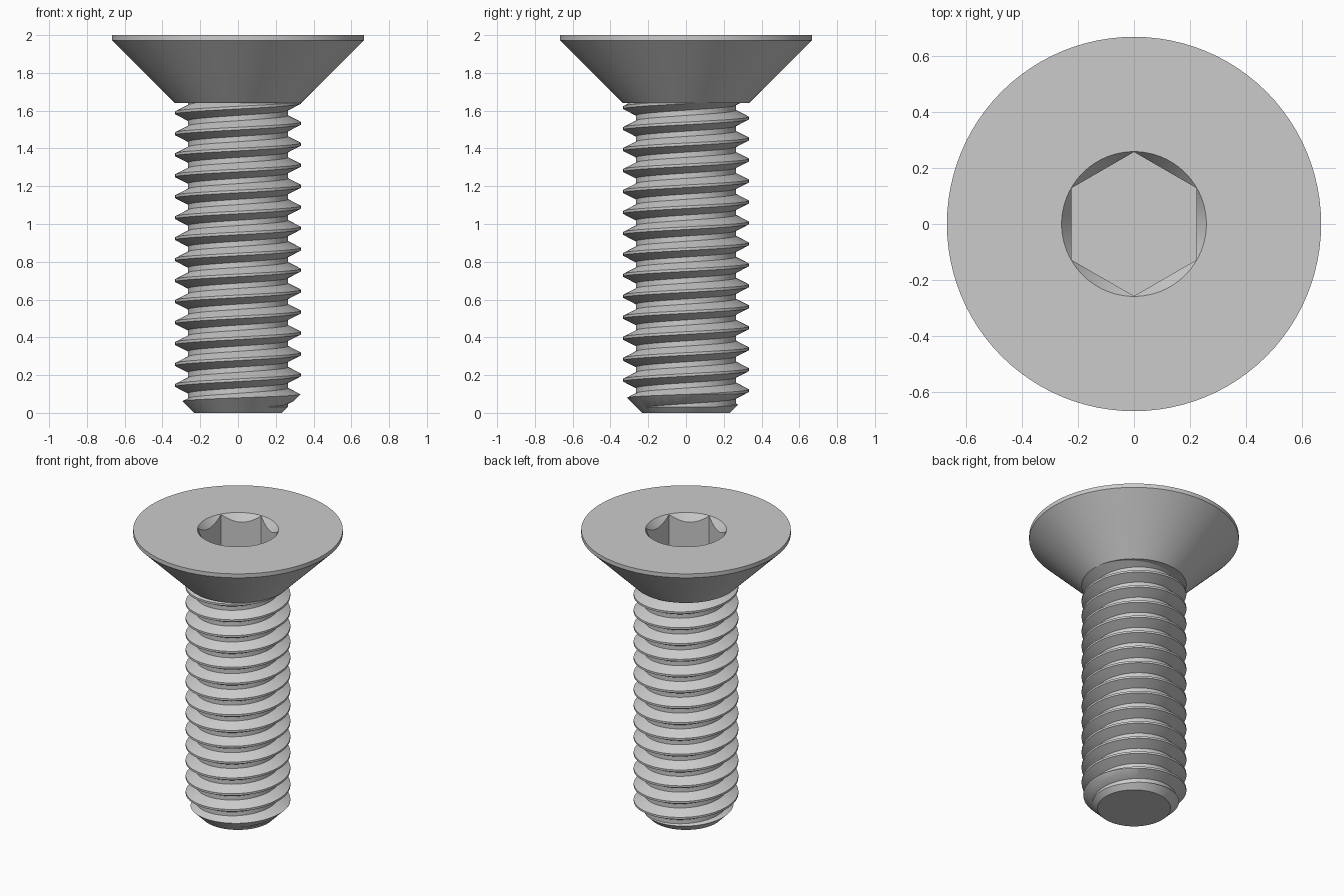
import bpy
import bmesh
from math import sin, cos, pi

old = bpy.data.objects.get("Cube")
if old:
    bpy.data.objects.remove(old)

PITCH = 0.111        # thread rise per turn
R_OUT = 0.333        # crest radius
R_ROOT = 0.265       # root radius
HEAD_Z = 1.64        # underside of the head
SEG = 96

steel = bpy.data.materials.new("steel_grey")
steel.use_nodes = True
grey = (0.6, 0.6, 0.6, 1)
steel.diffuse_color = grey
steel.node_tree.nodes["Principled BSDF"].inputs["Base Color"].default_value = grey


def finish(bm, name):
    """Turn a bmesh into a steel object."""
    bmesh.ops.recalc_face_normals(bm, faces=bm.faces[:])
    mesh = bpy.data.meshes.new(name)
    bm.to_mesh(mesh)
    bm.free()
    mesh.materials.append(steel)
    obj = bpy.data.objects.new(name, mesh)
    bpy.context.collection.objects.link(obj)
    return obj


def lathe(name, profile, sides=SEG):
    """Solid of revolution from (radius, z) points, capped at both ends."""
    bm = bmesh.new()
    rings = []
    for r, z in profile:
        angles = [pi / 2 + 2 * pi * i / sides for i in range(sides)]
        rings.append([bm.verts.new((r * cos(a), r * sin(a), z)) for a in angles])
    for low, high in zip(rings, rings[1:]):
        for i in range(sides):
            k = (i + 1) % sides
            bm.faces.new((low[i], low[k], high[k], high[i]))
    bm.faces.new(rings[0])
    bm.faces.new(rings[-1])
    return finish(bm, name)


def boolean(obj, cutter, operation):
    """Apply a boolean and discard the cutter."""
    cutter.hide_render = True
    mod = obj.modifiers.new(operation.title(), "BOOLEAN")
    mod.operation = operation
    mod.solver = "EXACT"
    mod.object = cutter
    bpy.context.view_layer.objects.active = obj
    bpy.ops.object.modifier_apply(modifier=mod.name)
    bpy.data.objects.remove(cutter)


def helix_rod(name, first_crest, turns):
    """Closed rod with a right-handed V thread."""
    # One pitch: crest flat, flank, root flat, flank
    tooth = [(R_OUT, -1 / 16), (R_OUT, 1 / 16), (R_ROOT, 3 / 8), (R_ROOT, 5 / 8)]
    step = len(tooth)
    bm = bmesh.new()
    columns = []
    for i in range(SEG):
        a = 2 * pi * i / SEG
        columns.append([
            bm.verts.new((r * cos(a), r * sin(a),
                          first_crest + PITCH * (t + f + i / SEG)))
            for t in range(-3, turns) for r, f in tooth])
    count = len(columns[0])
    for i in range(SEG):
        # The last column joins the first one turn higher
        shift = step if i == SEG - 1 else 0
        here, there = columns[i], columns[(i + 1) % SEG]
        for j in range(count - 1 - shift):
            bm.faces.new((here[j], there[j + shift],
                          there[j + shift + 1], here[j + 1]))
    # Close both ends with fans
    rim = [e for e in bm.edges if e.is_boundary]
    for upper in (False, True):
        edges = [e for e in rim if (e.verts[0].co.z > 1) == upper]
        z = sum(e.verts[0].co.z for e in edges) / len(edges)
        hub = bm.verts.new((0, 0, z))
        for e in edges:
            bm.faces.new((e.verts[0], e.verts[1], hub))
    return finish(bm, name)


# Threaded shank, trimmed flat at both ends with a conical tip
shank = helix_rod("threaded_shank", 0.09, 18)
tip = 0.233
envelope = lathe("shank_envelope", [(tip, 0), (tip + 0.2, 0.2), (tip + 0.2, HEAD_Z + 0.008)])
boolean(shank, envelope, "INTERSECT")

# Countersunk head with a thin straight rim
head = lathe("countersunk_head", [(R_OUT, HEAD_Z), (0.667, 1.972), (0.667, 2)])

# Hexagonal socket with a conical lead-in
boolean(head, lathe("socket_cutter", [(0.2566, 1.755), (0.2566, 2.1)], 6), "DIFFERENCE")
boolean(head, lathe("lead_in_cutter", [(0.188, 1.9), (0.328, 2.1)]), "DIFFERENCE")

for obj in (shank, head):
    bpy.ops.object.select_all(action="DESELECT")
    obj.select_set(True)
    bpy.context.view_layer.objects.active = obj
    bpy.ops.object.shade_smooth_by_angle(angle=pi / 7)
